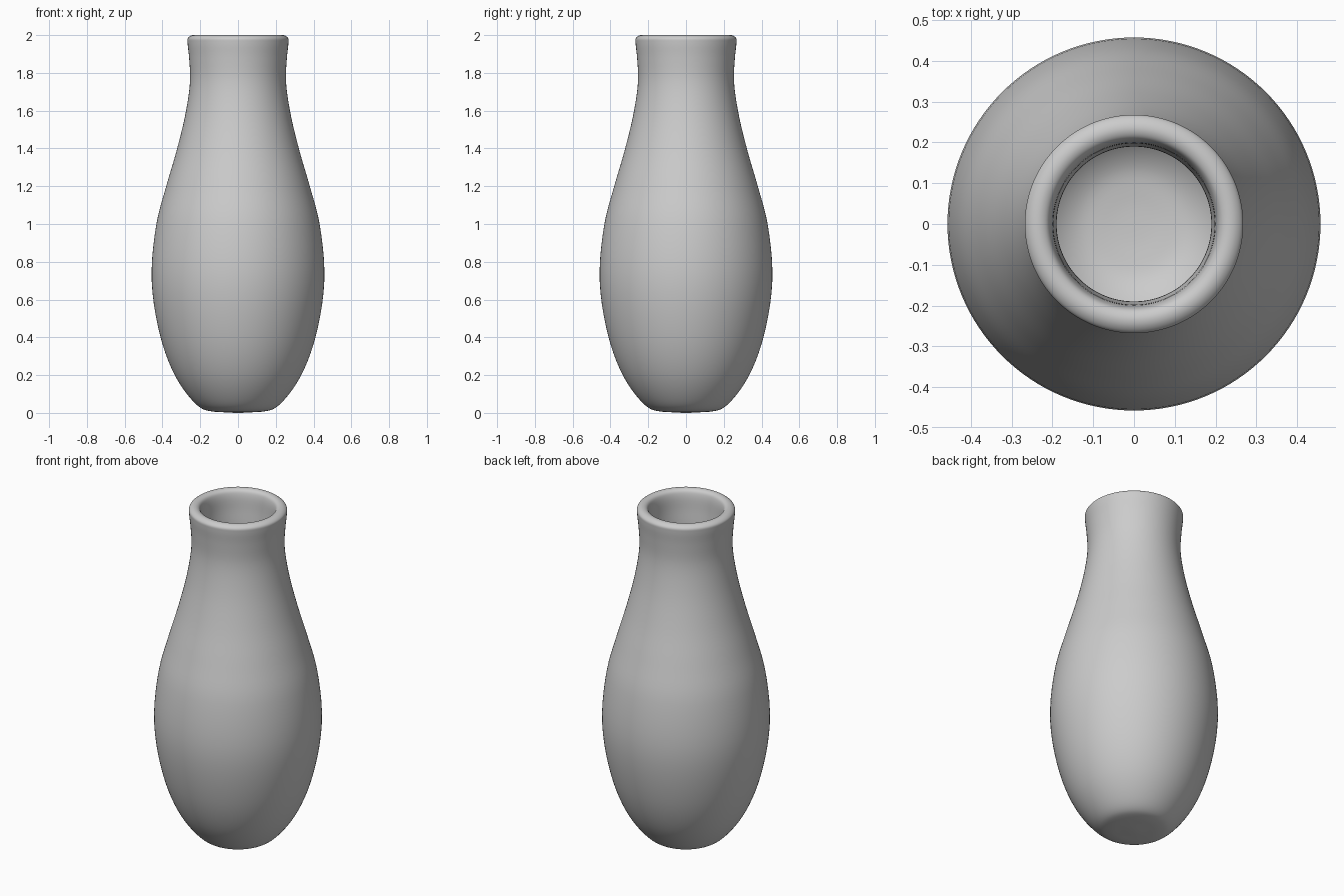
import bpy, bmesh, math
from mathutils import Vector

if "Cube" in bpy.data.objects:
    bpy.data.objects.remove(bpy.data.objects["Cube"])

# Closed wall section (radius, height): underside, outer wall, rim, inner wall, inner floor
PROFILE = [
    (0.0, 0.0), (0.07, 0.003), (0.14, 0.008), (0.19, 0.022), (0.25, 0.075),
    (0.335, 0.2), (0.41, 0.4), (0.457, 0.7), (0.432, 1.0), (0.38, 1.2),
    (0.322, 1.4), (0.275, 1.6), (0.254, 1.76), (0.259, 1.88), (0.267, 1.96),
    (0.266, 1.983), (0.25, 1.997), (0.23, 2.0), (0.212, 1.991), (0.202, 1.965),
    (0.196, 1.88), (0.19, 1.76), (0.211, 1.6), (0.26, 1.4), (0.32, 1.2),
    (0.37, 1.0), (0.394, 0.7), (0.35, 0.41), (0.28, 0.235), (0.205, 0.125),
    (0.14, 0.08), (0.07, 0.067), (0.0, 0.064),
]
STEPS, SEGMENTS = 5, 128


def smooth_curve(points, steps):
    """Centripetal Catmull-Rom curve through the points."""
    p = [Vector(q) for q in points]
    mirror = lambda v: Vector((-v.x, v.y))
    p = [mirror(p[1])] + p + [mirror(p[-2])]
    out = []
    for a, b, c, d in zip(p, p[1:], p[2:], p[3:]):
        t1 = (b - a).length ** 0.5
        t2 = t1 + (c - b).length ** 0.5
        t3 = t2 + (d - c).length ** 0.5
        for i in range(steps):
            t = t1 + (t2 - t1) * i / steps
            a1 = a.lerp(b, t / t1)
            a2 = b.lerp(c, (t - t1) / (t2 - t1))
            a3 = c.lerp(d, (t - t2) / (t3 - t2))
            b1 = a1.lerp(a2, t / t2)
            b2 = a2.lerp(a3, (t - t1) / (t3 - t1))
            out.append(b1.lerp(b2, (t - t1) / (t2 - t1)))
    return out + [p[-2]]


# Vase body turned around the z axis
bm = bmesh.new()
verts = [bm.verts.new((max(q.x, 0), 0, q.y)) for q in smooth_curve(PROFILE, STEPS)]
edges = [bm.edges.new(pair) for pair in zip(verts, verts[1:])]
bmesh.ops.spin(bm, geom=verts + edges, cent=(0, 0, 0), axis=(0, 0, 1),
               angle=math.tau, steps=SEGMENTS, use_merge=True)
bmesh.ops.remove_doubles(bm, verts=bm.verts, dist=1e-5)
bmesh.ops.recalc_face_normals(bm, faces=bm.faces)
for f in bm.faces:
    f.smooth = True
mesh = bpy.data.meshes.new("vase")
bm.to_mesh(mesh)
bm.free()
bpy.context.collection.objects.link(bpy.data.objects.new("vase", mesh))
